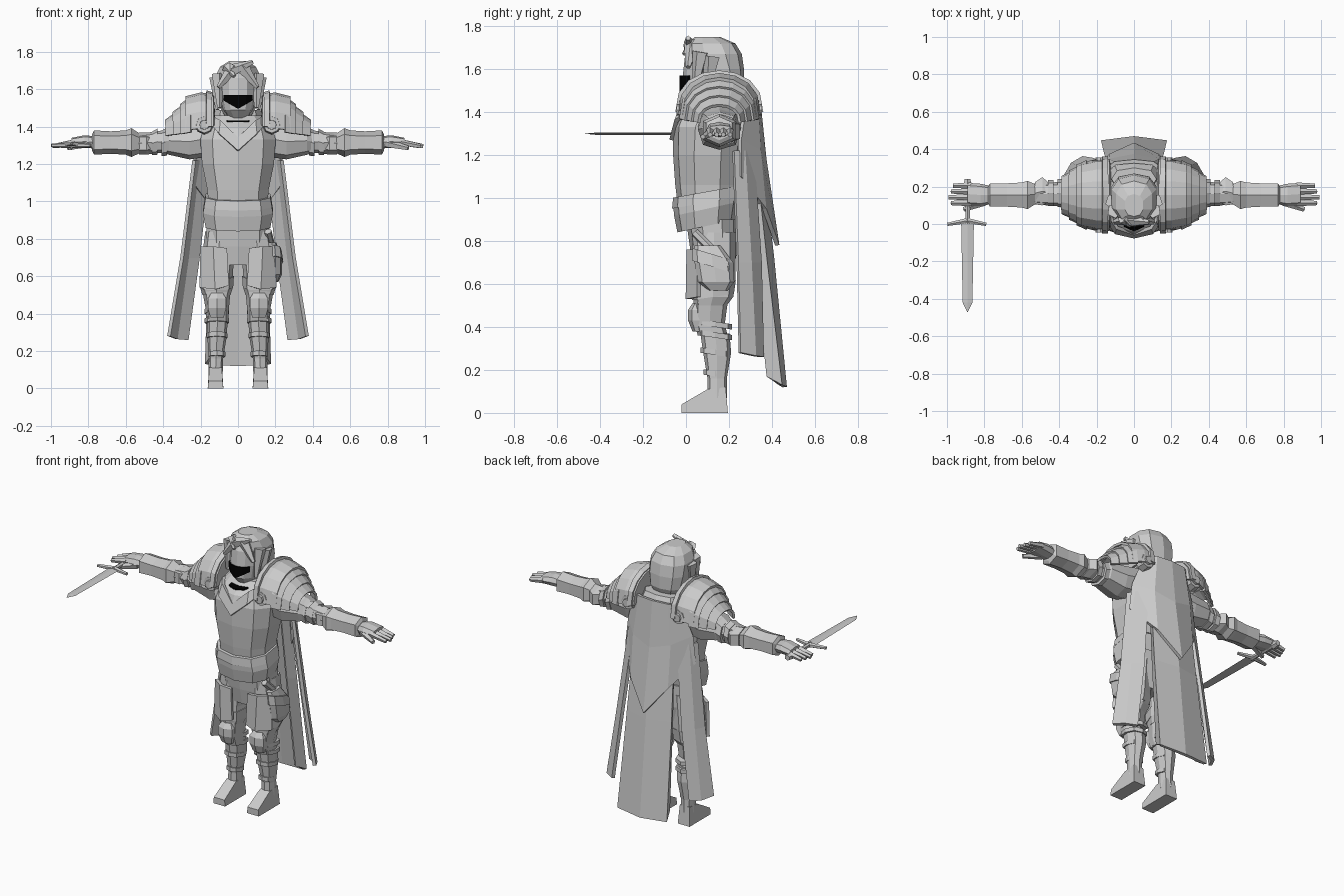
import bpy, bmesh, math
from mathutils import Vector

old = bpy.data.objects.get("Cube")
if old:
    bpy.data.objects.remove(old)


def material(name, value):
    mat = bpy.data.materials.new(name)
    mat.use_nodes = True
    colour = (value, value, value, 1)
    mat.diffuse_color = colour
    mat.node_tree.nodes["Principled BSDF"].inputs["Base Color"].default_value = colour
    return mat


GREY = material("plain grey", .6)
BLACK = material("black", 0)


def finish(name, bm, mat=GREY, thickness=0):
    """Turn a bmesh into a flat shaded object, optionally with thickness."""
    bmesh.ops.recalc_face_normals(bm, faces=bm.faces)
    mesh = bpy.data.meshes.new(name)
    bm.to_mesh(mesh)
    bm.free()
    mesh.materials.append(mat)
    obj = bpy.data.objects.new(name, mesh)
    bpy.context.scene.collection.objects.link(obj)
    if thickness:
        solid = obj.modifiers.new("thickness", "SOLIDIFY")
        solid.thickness = thickness
        solid.offset = 0
    return obj


def tube(name, stations, sides=8, axis="z", side=1, power=.8, tilt=0, mat=GREY):
    """Loft rings (position, centre u, centre v, radius u, radius v) along an axis."""
    bm = bmesh.new()
    rings = []
    for pos, cu, cv, ru, rv in stations:
        ring = []
        for i in range(sides):
            angle = math.tau * i / sides - math.pi / 2
            c, s = math.cos(angle), math.sin(angle)
            u = ru * math.copysign(abs(c) ** power, c)
            v = rv * math.copysign(abs(s) ** power, s)
            if axis == "z":
                point = (side * (cu + u), cv + v, pos + tilt * v)
            else:
                point = (side * pos, cu + u, cv + v)
            ring.append(bm.verts.new(point))
        rings.append(ring)
    for low, high in zip(rings, rings[1:]):
        for i in range(sides):
            j = (i + 1) % sides
            bm.faces.new((low[i], low[j], high[j], high[i]))
    bm.faces.new(rings[0][::-1])
    bm.faces.new(rings[-1])
    return finish(name, bm, mat)


def sheet(name, rows, thickness, side=1, mat=GREY):
    """Skin rows of points as a panel with thickness."""
    bm = bmesh.new()
    grid = [[bm.verts.new((side * x, y, z)) for x, y, z in row] for row in rows]
    for a, b in zip(grid, grid[1:]):
        for i in range(len(a) - 1):
            bm.faces.new((a[i], a[i + 1], b[i + 1], b[i]))
    return finish(name, bm, mat, thickness)


def both(row):
    """Complete a half row that ends on the centre line."""
    return row + [(-x, y, z) for x, y, z in reversed(row[:-1])]


def arch(name, stations, side, thickness=.015, steps=8):
    """Curved plate over the shoulder: (x, base z, half depth, height)."""
    rows = []
    for x, base, depth, height in stations:
        angles = [math.pi * i / steps for i in range(steps + 1)]
        rows.append([(x, .155 + depth * math.cos(a), base + height * math.sin(a) ** .8)
                     for a in angles])
    return sheet(name, rows, thickness, side)


def rod(name, start, end, r1, r2, side=1, sides=6, flat=1, mat=GREY):
    """Tapered bar between two points."""
    p, q = (Vector((side * v[0], v[1], v[2])) for v in (start, end))
    bm = bmesh.new()
    bmesh.ops.create_cone(bm, cap_ends=True, segments=sides, radius1=r1,
                          radius2=r2, depth=(q - p).length)
    turn = (q - p).to_track_quat("Z", "Y")
    for v in bm.verts:
        v.co = turn @ v.co + (p + q) / 2
        v.co.z = v.co.z if flat == 1 else p.z + (v.co.z - p.z) * flat
    return finish(name, bm, mat)


# Torso, belt and hips
tube("breastplate", [(.98, 0, .1, .165, .14), (1.06, 0, .1, .17, .15),
                     (1.2, 0, .1, .2, .16), (1.33, 0, .11, .21, .17),
                     (1.39, 0, .14, .19, .18), (1.46, 0, .17, .13, .13)], 10)
tube("waist_guard", [(.87, 0, .095, .18, .135), (.95, 0, .095, .195, .15),
                     (1, 0, .095, .185, .155)], 10, tilt=.22)
tube("belt", [(.98, 0, .095, .19, .16), (1.03, 0, .095, .18, .155)], 10, tilt=.18)
tube("hips", [(.66, 0, .13, .15, .09), (.76, 0, .13, .175, .11),
              (.9, 0, .12, .175, .12)], 10)
tube("neck", [(1.38, 0, .1, .07, .07), (1.5, 0, .1, .06, .06)])
tube("neck_opening", [(1.425, 0, .06, .07, .1), (1.432, 0, .06, .07, .1)], mat=BLACK)
sheet("collar", [both([(.14, .06, 1.46), (.09, -.02, 1.43), (0, -.05, 1.34)]),
                 both([(.15, .03, 1.42), (.1, -.045, 1.36), (0, -.068, 1.27)])], .02)
tube("back_collar", [(1.42, 0, .26, .14, .08), (1.49, 0, .24, .12, .06)])

# Head with mouth opening and hair
tube("face", [(1.44, 0, .08, .04, .05), (1.49, 0, .085, .08, .1),
              (1.57, 0, .09, .095, .105), (1.66, 0, .1, .1, .105),
              (1.71, 0, .11, .08, .09)], 12, power=1)
tube("hair", [(1.45, 0, .19, .07, .05), (1.52, 0, .18, .11, .09),
              (1.6, 0, .16, .125, .11), (1.67, 0, .135, .125, .125),
              (1.72, 0, .12, .1, .11), (1.75, 0, .1, .05, .06)], 10)


def mouth_row(drop):
    xs = [.075, .04, 0]
    return both([(x, .08 - .105 * math.sqrt(1 - (x / .095) ** 2), 1.57 - drop * (1 - 8 * x))
                 for x in xs])


sheet("mouth", [mouth_row(0), mouth_row(.075)], .009, mat=BLACK)
for side in (1, -1):
    rod("side_lock", (.105, .07, 1.68), (.1, .04, 1.5), .04, .012, side, 5)
    rod("ear_lock", (.11, .12, 1.66), (.11, .1, 1.49), .045, .01, side, 5)
    rod("fringe", (.02, .03, 1.72), (.105, .01, 1.61), .04, .012, side, 5)
rod("top_tuft", (-.03, .02, 1.7), (.08, .01, 1.745), .035, .012, sides=5)
rod("front_tuft", (-.06, .03, 1.72), (-.02, -.01, 1.67), .03, .01, sides=5)

# Shoulders, arms and hands
for side, label in ((1, "left"), (-1, "right")):
    arch(label + "_shoulder_plate", [(.13, 1.41, .15, .06), (.135, 1.4, .185, .17),
                                     (.2, 1.39, .185, .185), (.28, 1.38, .165, .175)], side)
    arch(label + "_shoulder_strap", [(.14, 1.4, .195, .175), (.17, 1.4, .195, .185)], side, .02)
    for i in range(3):
        x, z = .25 + .04 * i, 1.37 - .005 * i
        depth, height = .18 - .03 * i, .185 - .037 * i
        arch(label + "_shoulder_lame", [(x, z, depth, height),
                                        (x + .055, z - .01, depth - .025, height - .03)], side)
    for y, out in ((0, -1), (.31, 1)):
        for name, radius, reach in (("disc", .052, .03), ("stud", .03, .045)):
            rod(label + "_shoulder_" + name, (.18, y - out * .02, 1.41),
                (.18, y + out * reach, 1.41), radius, radius * .85, side, 8)
    tube(label + "_upper_arm", [(.15, .155, 1.34, .1, .1), (.26, .155, 1.32, .1, .095),
                                (.37, .16, 1.325, .085, .075), (.4, .16, 1.32, .065, .06),
                                (.54, .16, 1.31, .055, .05)], 8, "x", side)
    for x, size in ((.38, .075), (.43, .07)):
        tube(label + "_arm_band", [(x, .165, 1.32, size, size), (x + .03, .165, 1.31, size, size * .9)],
             8, "x", side)
    tube(label + "_elbow_guard", [(.46, .17, 1.31, .06, .055), (.49, .175, 1.31, .085, .06),
                                  (.53, .165, 1.31, .065, .06)], 6, "x", side)
    tube(label + "_gauntlet", [(.52, .16, 1.31, .055, .05), (.57, .155, 1.315, .085, .077),
                               (.6, .155, 1.315, .075, .065), (.68, .155, 1.315, .07, .06),
                               (.77, .155, 1.315, .07, .065), (.78, .155, 1.315, .05, .045)],
         6, "x", side)
    tube(label + "_palm", [(.75, .155, 1.315, .045, .032), (.82, .155, 1.32, .06, .034),
                           (.89, .16, 1.315, .06, .025)], 8, "x", side)
    for i in range(4):
        y = .112 + .031 * i
        rod(label + "_finger", (.87, y, 1.315), (.99 - .012 * abs(i - 1), y, 1.295),
            .018, .012, side, 5)
    rod(label + "_thumb", (.8, .12, 1.31), (.91, .078, 1.285), .024, .013, side, 5)

    # Legs: trousers, knee guard, wrapped shin and boot
    tube(label + "_trouser", [(.5, .115, .115, .075, .075), (.54, .115, .125, .088, .095),
                              (.62, .112, .13, .085, .1), (.72, .105, .13, .085, .1),
                              (.84, .095, .13, .08, .1)], 8, side=side)
    tube(label + "_trouser_hem", [(.54, .116, .125, .09, .098), (.6, .114, .128, .092, .104)],
         8, side=side, tilt=.15)
    sheet(label + "_thigh_flap", [[(.06, .02, .75), (.13, .012, .76), (.195, .06, .76)],
                                  [(.05, .018, .55), (.12, .008, .53), (.2, .06, .54)]], .02, side)
    tube(label + "_knee", [(.36, .11, .125, .06, .07), (.41, .11, .11, .06, .07),
                           (.52, .115, .115, .075, .08)], 8, side=side)
    tube(label + "_knee_guard", [(.38, .112, .06, .04, .03), (.43, .112, .05, .055, .04),
                                 (.48, .112, .05, .055, .04), (.51, .112, .06, .035, .03)],
         6, side=side)
    tube(label + "_shin", [(.07, .12, .145, .038, .045), (.16, .118, .145, .038, .045),
                           (.28, .112, .145, .052, .065), (.37, .11, .135, .055, .068)],
         8, side=side)
    for z, width, depth in ((.17, .045, .053), (.27, .056, .068), (.35, .065, .08), (.4, .066, .08)):
        tube(label + "_leg_strap", [(z, .113, .135, width, depth), (z + .025, .113, .135, width, depth)],
             8, side=side, tilt=-.15)
    foot_profile = [(-.02, 0, .042), (-.02, .04, .038), (.1, .11, .034),
                    (.185, .12, .034), (.195, 0, .042)]
    sheet_rows = [[(.12 + k * w, y, z) for y, z, w in foot_profile] for k in (-1, 1)]
    boot = bmesh.new()
    ends = [[boot.verts.new((side * x, y, z)) for x, y, z in row] for row in sheet_rows]
    for i in range(len(foot_profile)):
        boot.faces.new((ends[0][i - 1], ends[0][i], ends[1][i], ends[1][i - 1]))
    for end in ends:
        boot.faces.new(end)
    finish(label + "_boot", boot)

    # Side strip of the cloak
    sheet(label + "_cloak_strip", [
        [(.235, .22, 1.22), (.21, .27, 1.22), (.15, .31, 1.22)],
        [(.3, .24, .7), (.27, .3, .7), (.21, .345, .7)],
        [(.37, .25, .28), (.33, .32, .265), (.27, .355, .26)]], .02, side)

# Hip pouch on the left
tube("hip_pouch", [(.57, .195, .15, .02, .045), (.61, .2, .14, .035, .085),
                   (.7, .2, .13, .035, .09), (.78, .18, .1, .025, .06)], 8)
tube("pouch_flap", [(.68, .2, .125, .042, .095), (.74, .195, .12, .038, .09)], 8, tilt=-.3)
rod("pouch_strap", (.16, .04, .84), (.19, .16, .72), .02, .02)

# Cloak: long centre panel under a pointed short layer
sheet("cloak_centre", [
    both([(.1, .27, 1.3), (.13, .31, 1.3), (0, .33, 1.3)]),
    both([(.12, .32, .75), (.15, .37, .74), (0, .4, .73)]),
    both([(.14, .38, .17), (.17, .44, .13), (0, .46, .12)])], .02)
sheet("cloak_short_layer", [
    both([(.16, .28, 1.46), (.1, .325, 1.47), (0, .335, 1.47)]),
    both([(.225, .25, 1.27), (.13, .34, 1.22), (0, .365, 1.18)]),
    both([(.245, .25, 1.1), (.13, .365, .95), (0, .425, .78)])], .02)

# Sword held in the right hand
grip = -.89
rod("sword_blade", (grip, .01, 1.3), (grip, -.42, 1.3), .034, .026, sides=4, flat=.2)
rod("sword_tip", (grip, -.42, 1.3), (grip, -.47, 1.3), .026, .002, sides=4, flat=.2)
rod("sword_handle", (grip, 0, 1.3), (grip, .21, 1.3), .014, .014)
rod("sword_pommel", (grip, .2, 1.3), (grip, .24, 1.3), .025, .018)
for reach in (-.108, .1):
    rod("sword_guard", (grip, .018, 1.3), (grip + reach, -.002, 1.3), .016, .01)
